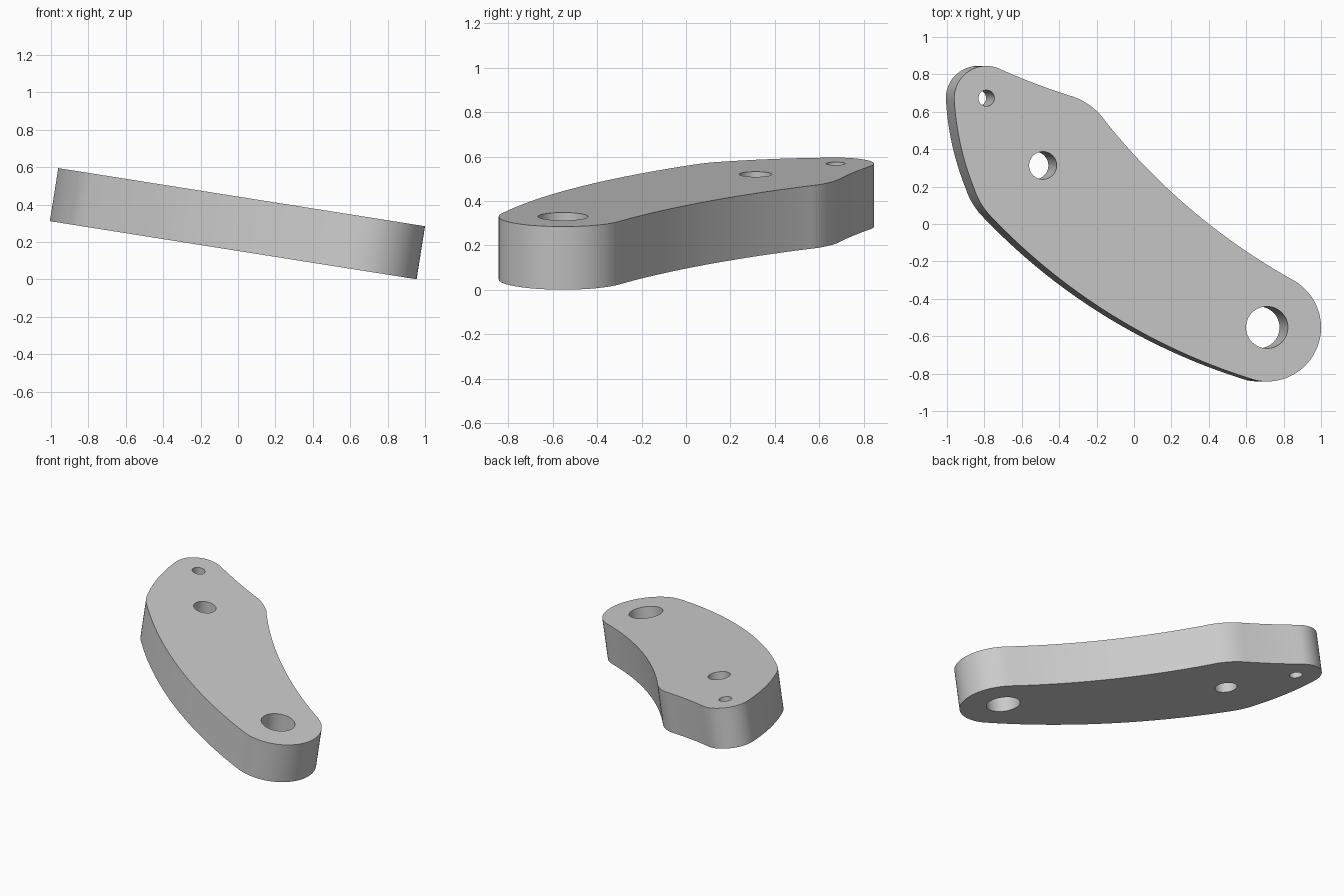
import bpy, bmesh, math
from mathutils import Vector

cube = bpy.data.objects.get("Cube")
if cube:
    bpy.data.objects.remove(cube)

TILT = math.radians(9)
THICK = 0.287
TOP_Z = 0.443          # height of the top face on the centre line


def ring(cx, cy, r, start=0, end=360, n=48):
    """Points along a circular arc, angles in degrees."""
    angles = [math.radians(start + (end - start) * i / n) for i in range(n + 1)]
    return [Vector((cx + r * math.cos(a), cy + r * math.sin(a))) for a in angles]


def arc3(p, q, r, n=20):
    """Points along the arc through three points."""
    p, q, r = Vector(p), Vector(q), Vector(r)
    b, c = q - p, r - p
    d = 2 * b.cross(c)
    o = Vector((c.y * b.dot(b) - b.y * c.dot(c), b.x * c.dot(c) - c.x * b.dot(b))) / d
    sweep = 2 * ((p - q).angle_signed(r - q))
    turn = math.copysign(2 * math.pi - abs(sweep), d)
    pts = []
    for i in range(n + 1):
        a = turn * i / n
        v = -o
        pts.append(p + o + Vector((v.x * math.cos(a) - v.y * math.sin(a),
                                   v.x * math.sin(a) + v.y * math.cos(a))))
    return pts


# Outline, counter-clockwise: round ends joined by sweeping arcs
big_end, small_end = (0.711, -0.553), (-0.789, 0.673)
outline = ring(*big_end, 0.289, -103, 60)
outline += arc3(outline[-1], (0.4, 0.0), (-0.15, 0.545))
outline += arc3((-0.15, 0.545), (-0.237, 0.635), (-0.345, 0.687), 10)
tip = ring(*small_end, 0.172, 68, 186, 24)
outline += arc3((-0.345, 0.687), (-0.53, 0.751), tip[0], 8)
outline += tip
outline += arc3(tip[-1], (-0.922, 0.4), (-0.855, 0.19))
outline += arc3((-0.855, 0.19), (-0.82, 0.112), (-0.76, 0.035), 8)
outline += arc3((-0.76, 0.035), (-0.15, -0.467), outline[0], 30)

holes = [ring(*big_end, 0.112), ring(-0.487, 0.313, 0.074), ring(*small_end, 0.043)]

# Filled and extruded profile with the holes left open
curve = bpy.data.curves.new("plate_profile", "CURVE")
curve.dimensions = "2D"
curve.fill_mode = "BOTH"
curve.extrude = THICK / 2
for loop in [outline] + holes:
    pts = [p for i, p in enumerate(loop) if (p - loop[i - 1]).length > 1e-4]
    spline = curve.splines.new("POLY")
    spline.points.add(len(pts) - 1)
    for sp, p in zip(spline.points, pts):
        sp.co = (p.x / math.cos(TILT), p.y, 0, 1)
    spline.use_cyclic_u = True
helper = bpy.data.objects.new("profile_helper", curve)
bpy.context.collection.objects.link(helper)
bpy.context.view_layer.update()
mesh = bpy.data.meshes.new_from_object(
    helper.evaluated_get(bpy.context.evaluated_depsgraph_get()))
bpy.data.objects.remove(helper)

# Weld the caps to the walls, top face at local z = 0
bm = bmesh.new()
bm.from_mesh(mesh)
bmesh.ops.remove_doubles(bm, verts=bm.verts, dist=1e-5)
bmesh.ops.translate(bm, verts=bm.verts, vec=(0, 0, -THICK / 2))
bmesh.ops.recalc_face_normals(bm, faces=bm.faces)
bm.to_mesh(mesh)
bm.free()

plate = bpy.data.objects.new("lever_plate", mesh)
bpy.context.collection.objects.link(plate)
plate.rotation_euler.y = TILT
plate.location.z = TOP_Z

# Plain grey
grey = bpy.data.materials.new("light_grey")
grey.use_nodes = True
colour = (0.6, 0.6, 0.6, 1)
grey.diffuse_color = colour
grey.node_tree.nodes["Principled BSDF"].inputs["Base Color"].default_value = colour
mesh.materials.clear()
mesh.materials.append(grey)

bpy.context.view_layer.objects.active = plate
plate.select_set(True)
bpy.ops.object.shade_smooth_by_angle(angle=math.radians(30))
